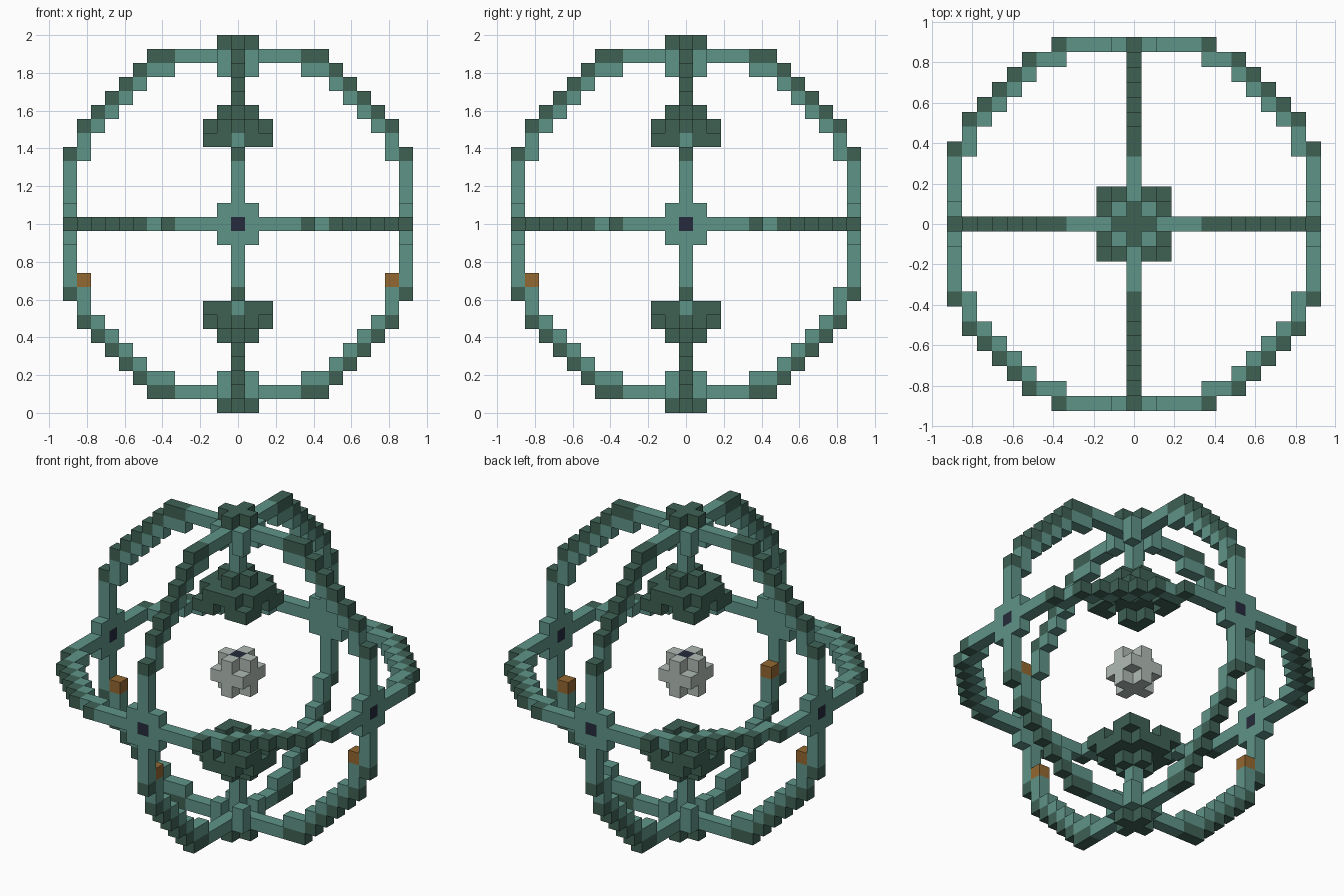
import bpy, bmesh
from mathutils import Vector
from itertools import product

old = bpy.data.objects.get("Cube")
if old:
    bpy.data.objects.remove(old, do_unlink=True)

U = 2 / 27                      # edge of one block
SIGNS = (-1, 1)


def linear(c):
    c /= 255
    return c / 12.92 if c <= 0.04045 else ((c + 0.055) / 1.055) ** 2.4


def material(name, *rgb):
    m = bpy.data.materials.new(name)
    col = [linear(c) for c in rgb] + [1]
    m.diffuse_color = col
    m.use_nodes = True
    bsdf = m.node_tree.nodes["Principled BSDF"]
    bsdf.inputs["Base Color"].default_value = col
    bsdf.inputs["Roughness"].default_value = 0.9
    return m


MATS = [material("pale_teal", 95, 148, 135), material("deep_green", 62, 97, 84),
        material("amber", 148, 104, 50), material("navy", 38, 43, 60),
        material("pale_grey", 176, 187, 181)]
TEAL, GREEN, AMBER, NAVY, GREY = range(len(MATS))

parts = {}                      # part name -> {cell: colour}
filled = set()


def put(part, cell, colour):
    if cell not in filled:
        filled.add(cell)
        parts.setdefault(part, {})[cell] = colour


def symmetric(a, b):
    """All mirrored and swapped copies of a cell in a plane."""
    return {(s * p, t * q) for p, q in ((a, b), (b, a)) for s in SIGNS for t in SIGNS}


# Poles: cap, collar and post at the top and bottom
for s, side in ((1, "upper"), (-1, "lower")):
    for x, y in product((-1, 0, 1), repeat=2):
        if x == 0 or y == 0:
            put(side + "_cap", (x, y, 13 * s), GREEN)
        else:
            for z in (11, 12):
                put(side + "_collar", (x, y, z * s), TEAL)
    for z in range(7, 12):
        put(side + "_post", (0, 0, z * s), TEAL)

# Stepped bells hanging from the posts
for s, side in ((1, "upper"), (-1, "lower")):
    for x, y in product(range(-2, 3), repeat=2):
        far, near = max(abs(x), abs(y)), min(abs(x), abs(y))
        if far <= 1 and near == 0:
            put(side + "_bell", (x, y, 8 * s), GREEN)
        if near < 2:
            put(side + "_bell", (x, y, 7 * s), GREEN)
        if far == 2 and near >= 1:
            put(side + "_bell", (x, y, 6 * s), GREEN)

# Junction plates where the rings cross
for s in SIGNS:
    for a, b in product((-1, 0, 1), repeat=2):
        put("side_junctions", (12 * s, a, b), NAVY if a == b == 0 else TEAL)
        put("end_junctions", (a, 12 * s, b), TEAL)

# Three stepped rings, one in each plane
pale = [(12, i) for i in range(5)] + [(11, 5), (11, 6), (10, 7), (9, 8)]
deep = [(12, 5), (11, 7), (10, 8), (9, 9)]
rings = {"flat_ring": lambda a, b: (a, b, 0),
         "front_ring": lambda a, b: (a, 0, b),
         "side_ring": lambda a, b: (0, a, b)}
for name, place in rings.items():
    for cells, colour in ((deep, GREEN), (pale, TEAL)):
        for c in cells:
            for a, b in symmetric(*c):
                put(name, place(a, b), colour)
    if name != "flat_ring":
        for s, t in product(SIGNS, repeat=2):
            put(name, place(6 * s, 12 * t), GREEN)

# Lamps on the inner side of three uprights
for x, y in ((11, 0), (-11, 0), (0, -11)):
    put("lamps", (x, y, -4), AMBER)

# Floating core, a cube without its corners
for c in product((-1, 0, 1), repeat=3):
    if 0 in c:
        put("core", c, GREY)


def face_colour(cell, normal, colour):
    """Dark centres painted on single faces."""
    x, y, z = cell
    if (x, z) == (0, 0) and abs(y) == 12 and normal[1] * y > 0:
        return NAVY
    if cell == (0, 0, 1) and normal[2] > 0:
        return NAVY
    return colour


def build(name, cells):
    bm = bmesh.new()
    for cell, colour in cells.items():
        for axis, s in product(range(3), SIGNS):
            n = [0, 0, 0]
            n[axis] = s
            if tuple(c + d for c, d in zip(cell, n)) in filled:
                continue
            n = Vector(n)
            u = Vector((n.y, n.z, n.x))
            v = n.cross(u)
            mid = Vector(cell) + n / 2
            quad = [mid + (u * i + v * j) / 2 for i, j in ((1, 1), (-1, 1), (-1, -1), (1, -1))]
            f = bm.faces.new([bm.verts.new(p * U + Vector((0, 0, 1))) for p in quad])
            f.material_index = face_colour(cell, n, colour)
    bmesh.ops.remove_doubles(bm, verts=bm.verts, dist=U / 100)
    mesh = bpy.data.meshes.new(name)
    bm.to_mesh(mesh)
    bm.free()
    for m in MATS:
        mesh.materials.append(m)
    bpy.context.collection.objects.link(bpy.data.objects.new(name, mesh))


for name, cells in parts.items():
    build(name, cells)
